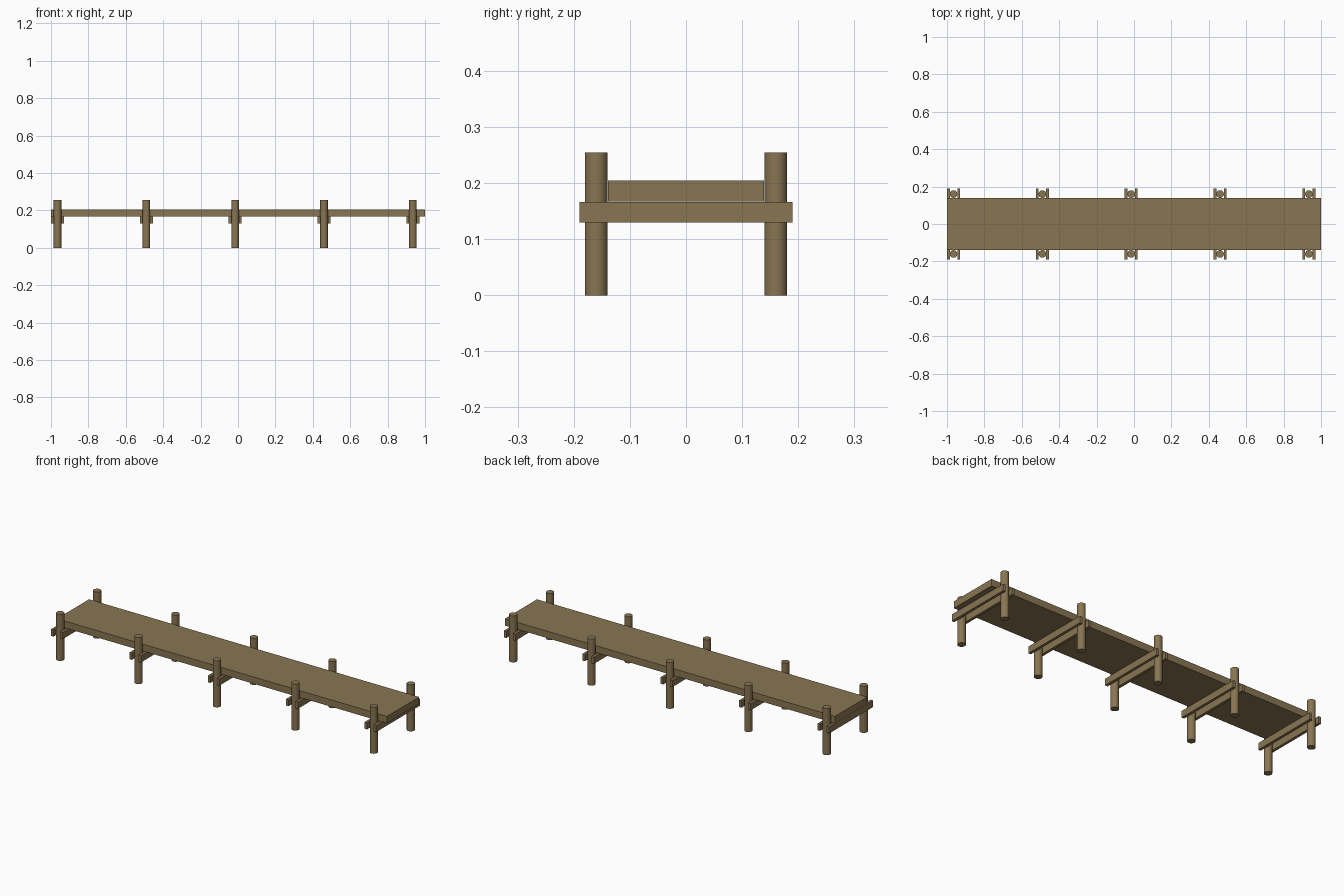
import bpy
from math import radians

if "Cube" in bpy.data.objects:
    bpy.data.objects.remove(bpy.data.objects["Cube"])

wood = bpy.data.materials.new("weathered_wood")
wood.diffuse_color = (0.25, 0.18, 0.085, 1)
wood.use_nodes = True
wood.node_tree.nodes["Principled BSDF"].inputs["Base Color"].default_value = wood.diffuse_color


def box(name, x0, x1, half_y, z0, z1):
    bpy.ops.mesh.primitive_cube_add(size=1, location=((x0 + x1) / 2, 0, (z0 + z1) / 2))
    ob = bpy.context.object
    ob.name = name
    ob.scale = (x1 - x0, 2 * half_y, z1 - z0)
    bpy.ops.object.transform_apply(location=False, rotation=False, scale=True)
    ob.data.materials.append(wood)


def post(name, x, y):
    bpy.ops.mesh.primitive_cylinder_add(vertices=32, radius=0.0203, depth=0.2545,
                                        location=(x, y, 0.2545 / 2))
    ob = bpy.context.object
    ob.name = name
    ob.data.materials.append(wood)
    bpy.ops.object.shade_smooth_by_angle(angle=radians(40))


# Walkway deck
box("deck", -1, 1, 0.139, 0.167, 0.2045)

# Five supports: two round posts clamped between a pair of cross beams
for i in range(5):
    x = -0.965 + 0.475 * i
    for side, y in (("front", -0.16), ("back", 0.16)):
        post(f"{side}_post_{i + 1}", x, y)
    box(f"left_cross_beam_{i + 1}", x - 0.035, x - 0.020, 0.19, 0.130, 0.1665)
    box(f"right_cross_beam_{i + 1}", x + 0.020, x + 0.035, 0.19, 0.130, 0.1665)
